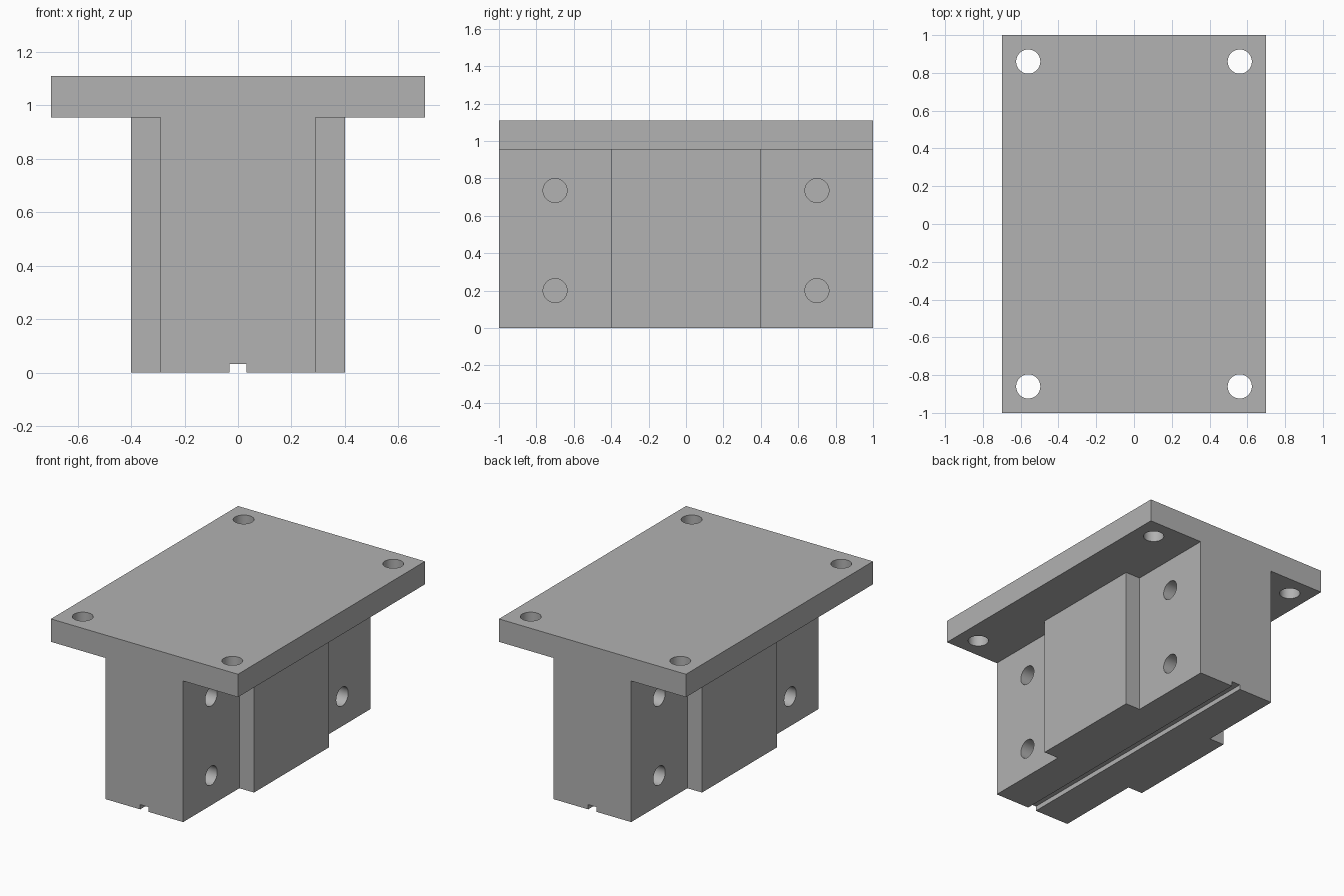
import bpy
import bmesh
from math import pi, radians
from mathutils import Matrix, Vector

if "Cube" in bpy.data.objects:
    bpy.data.objects.remove(bpy.data.objects["Cube"], do_unlink=True)

WEB, PAD, FLANGE = 0.29, 0.4, 0.7        # half widths
LENGTH, TOP, UNDER = 1.0, 1.11, 0.955    # half length, top height, flange underside
GROOVE = 0.032
HOLE = 0.064
BLIND = 0.25                             # depth of the side holes

grey = bpy.data.materials.new("machined grey")
grey.use_nodes = True
grey.diffuse_color = (0.445, 0.445, 0.445, 1)
grey.node_tree.nodes["Principled BSDF"].inputs["Base Color"].default_value = grey.diffuse_color


def add_object(name, bm):
    bmesh.ops.recalc_face_normals(bm, faces=bm.faces)
    mesh = bpy.data.meshes.new(name)
    bm.to_mesh(mesh)
    bm.free()
    obj = bpy.data.objects.new(name, mesh)
    mesh.materials.append(grey)
    bpy.context.collection.objects.link(obj)
    return obj


def extrude_profile(name, points):
    bm = bmesh.new()
    face = bm.faces.new([bm.verts.new((x, -LENGTH, z)) for x, z in points])
    new = bmesh.ops.extrude_face_region(bm, geom=[face])["geom"]
    verts = [v for v in new if isinstance(v, bmesh.types.BMVert)]
    bmesh.ops.translate(bm, verts=verts, vec=(0, 2 * LENGTH, 0))
    return add_object(name, bm)


def drill(bm, centre, depth, axis):
    turn = Matrix.Rotation(pi / 2, 4, "Y") if axis == "X" else Matrix()
    bmesh.ops.create_cone(bm, cap_ends=True, segments=48, radius1=HOLE, radius2=HOLE,
                          depth=depth, matrix=Matrix.Translation(centre) @ turn)


def combine(target, tool, operation):
    mod = target.modifiers.new(operation.lower(), "BOOLEAN")
    mod.operation = operation
    mod.solver = "EXACT"
    mod.object = tool
    bpy.context.view_layer.objects.active = target
    bpy.ops.object.modifier_apply(modifier=mod.name)
    bpy.data.objects.remove(tool, do_unlink=True)


# T-shaped body with the groove along its foot
half = [(GROOVE, GROOVE), (GROOVE, 0), (WEB, 0), (WEB, UNDER), (FLANGE, UNDER), (FLANGE, TOP)]
body = extrude_profile("bracket_body", half + [(-x, z) for x, z in reversed(half)])

# Raised pads in the middle of both sides, sunk a little into the web and flange
bm = bmesh.new()
height = UNDER + 0.05
for side in (-1, 1):
    size = Vector((PAD - 0.2, 2 * PAD, height))
    place = Matrix.Translation((side * (PAD + 0.2) / 2, 0, height / 2))
    bmesh.ops.create_cube(bm, size=1, matrix=place @ Matrix.Diagonal(size).to_4x4())
combine(body, add_object("side_pads", bm), "UNION")

# Through holes in the flange corners and blind holes in the web sides
bm = bmesh.new()
for sx in (-1, 1):
    for sy in (-1, 1):
        drill(bm, (sx * 0.56, sy * 0.86, (UNDER + TOP) / 2), 0.3, "Z")
        for z in (0.2, 0.735):
            drill(bm, (sx * WEB, sy * 0.7, z), 2 * BLIND, "X")
combine(body, add_object("hole_cutters", bm), "DIFFERENCE")

# Smooth hole walls, sharp edges elsewhere
bpy.ops.object.select_all(action="DESELECT")
body.select_set(True)
bpy.context.view_layer.objects.active = body
bpy.ops.object.shade_smooth_by_angle(angle=radians(30))
